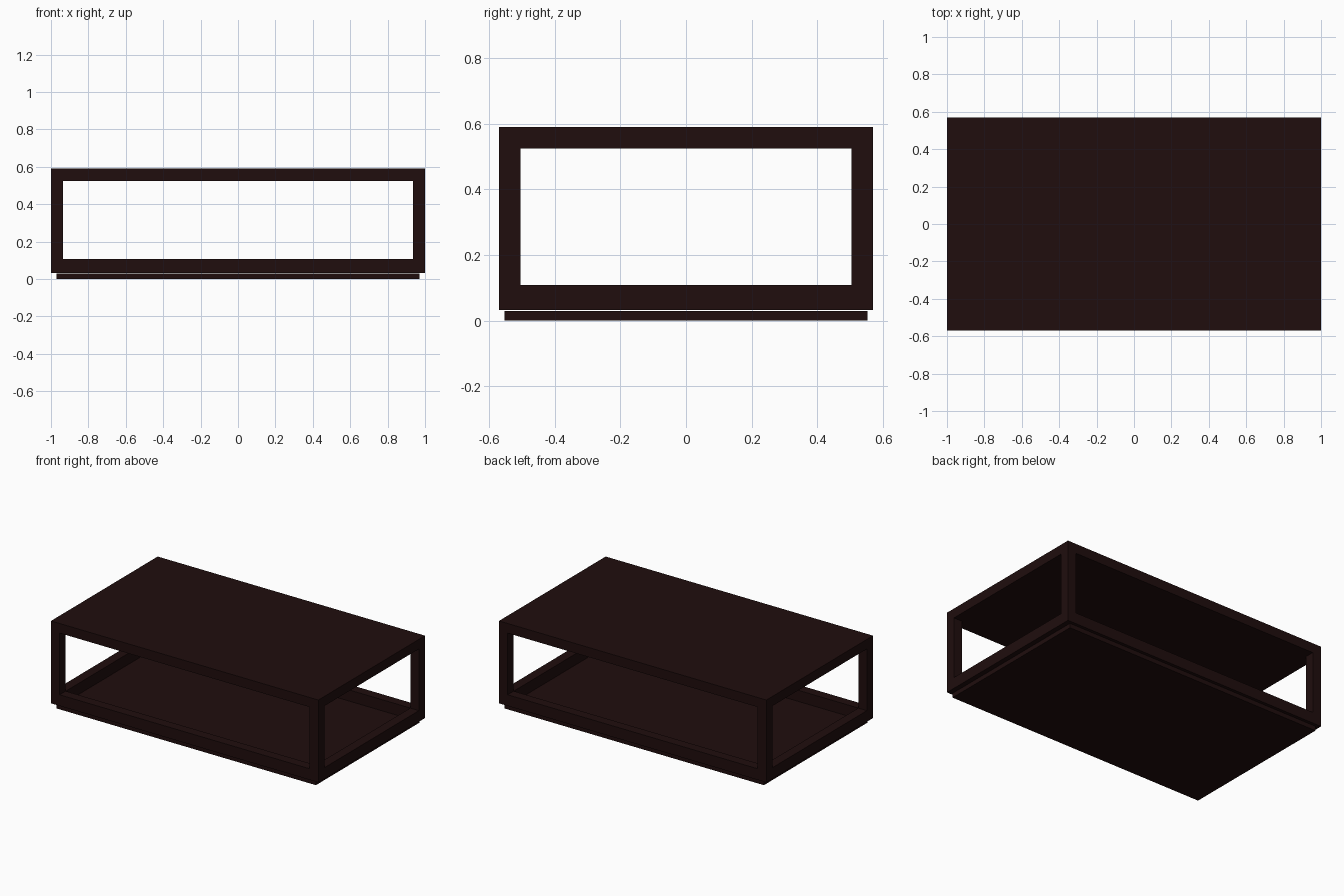
import bpy

cube = bpy.data.objects.get("Cube")
if cube:
    bpy.data.objects.remove(cube, do_unlink=True)

# Dark stained wood
wood = bpy.data.materials.new("dark_brown_wood")
wood.use_nodes = True
color = (0.014, 0.004, 0.004, 1)
wood.diffuse_color = color
wood.node_tree.nodes["Principled BSDF"].inputs["Base Color"].default_value = color


def box(name, low, high):
    """Axis-aligned box between two corners."""
    size = [b - a for a, b in zip(low, high)]
    middle = [(a + b) / 2 for a, b in zip(low, high)]
    bpy.ops.mesh.primitive_cube_add(size=1, location=middle)
    ob = bpy.context.object
    ob.name = name
    ob.scale = size
    bpy.ops.object.transform_apply(location=False, rotation=False, scale=True)
    ob.data.materials.append(wood)
    return ob


X, Y = 1.0, 0.57            # half length and half depth
BAR = 0.065                 # thickness of posts, rails and top
BASE, RAIL, UNDER, TOP = 0.033, 0.108, 0.525, 0.59

# Table top and the inset bottom panel
box("table_top", (-X, -Y, UNDER), (X, Y, TOP))
box("bottom_panel", (-0.97, -0.553, 0), (0.97, 0.553, 0.03))

# Corner posts
for sx, side in ((-1, "right"), (1, "left")):
    for sy, end in ((-1, "front"), (1, "back")):
        x, y = sx * (X - BAR / 2), sy * (Y - BAR / 2)
        h = BAR / 2
        box(f"{end}_{side}_post", (x - h, y - h, BASE), (x + h, y + h, UNDER))

# Lower rails between the posts
for s, end, side in ((-1, "front", "right"), (1, "back", "left")):
    y, x, h = s * (Y - BAR / 2), s * (X - BAR / 2), BAR / 2
    box(f"{end}_rail", (BAR - X, y - h, BASE), (X - BAR, y + h, RAIL))
    box(f"{side}_rail", (x - h, BAR - Y, BASE), (x + h, Y - BAR, RAIL))
